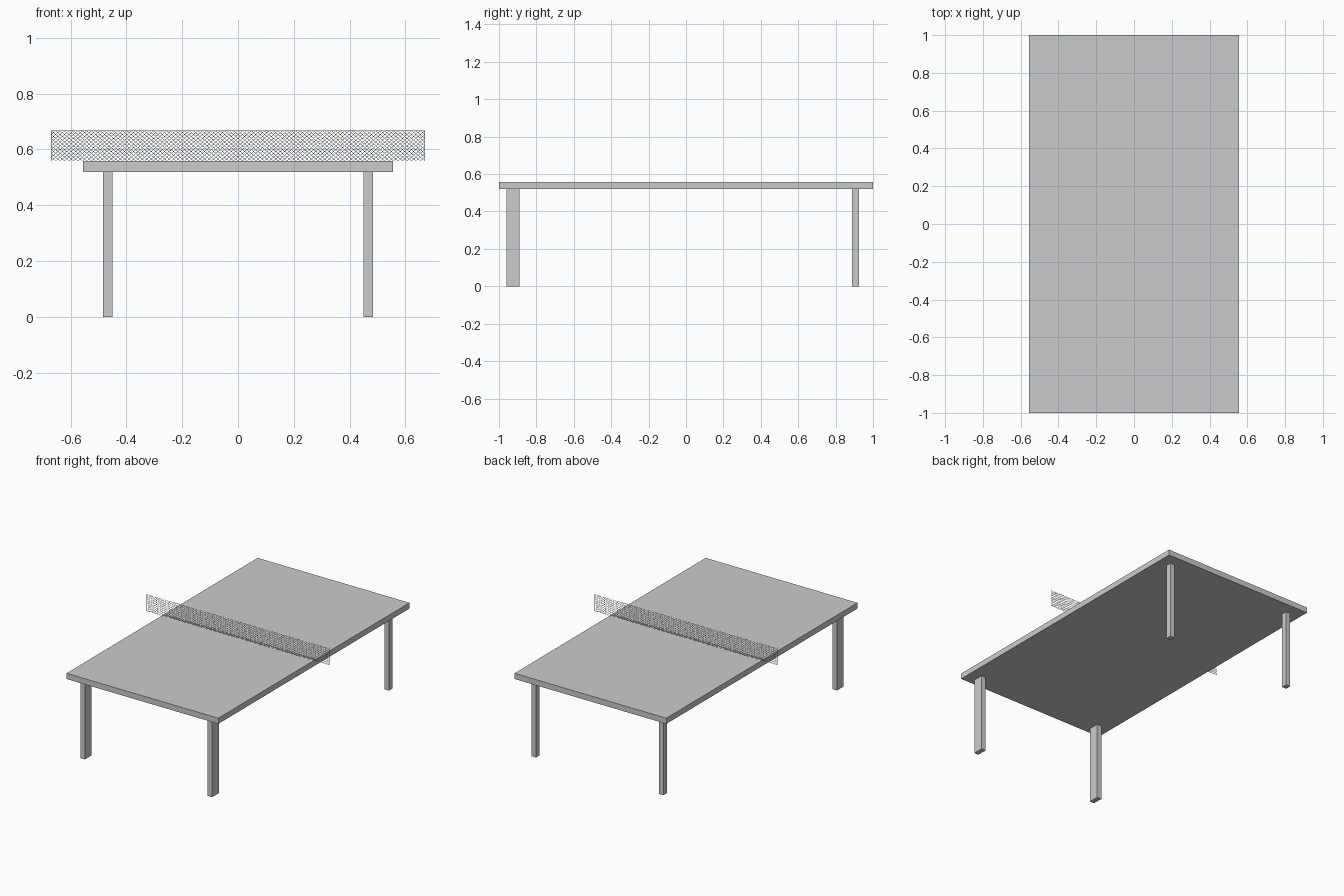
import bpy, bmesh
from mathutils import Matrix

if "Cube" in bpy.data.objects:
    bpy.data.objects.remove(bpy.data.objects["Cube"])


def add_object(name, bm):
    mesh = bpy.data.meshes.new(name)
    bm.to_mesh(mesh)
    bm.free()
    obj = bpy.data.objects.new(name, mesh)
    bpy.context.collection.objects.link(obj)
    return obj


def box(name, x, y, z):
    """Box from (min, max) ranges on each axis."""
    ranges = (x, y, z)
    bm = bmesh.new()
    size = [hi - lo for lo, hi in ranges]
    centre = [(hi + lo) / 2 for lo, hi in ranges]
    bmesh.ops.create_cube(bm, size=1, matrix=Matrix.Translation(centre) @ Matrix.Diagonal((*size, 1)))
    return add_object(name, bm)


TOP, UNDER = 0.558, 0.52

# Table top
box("table_top", (-0.556, 0.556), (-1, 1), (UNDER, TOP))

# Legs: the front pair is deeper than the back pair
for row, depth in (("front", (-0.96, -0.89)), ("back", (0.888, 0.926))):
    for side, x in (("left", (-0.483, -0.45)), ("right", (0.45, 0.483))):
        box(f"{row}_{side}_leg", x, depth, (0, UNDER))

# Net: diamond lattice standing across the middle and overhanging both sides
COLS, ROWS, WIDTH, HEIGHT = 84, 8, 1.338, 0.108
bm = bmesh.new()
upright = (Matrix.Translation((0, 0, TOP + 0.001 + HEIGHT / 2))
           @ Matrix.Rotation(1.5707963, 4, 'X')
           @ Matrix.Diagonal((WIDTH, HEIGHT, 1, 1)))
bmesh.ops.create_grid(bm, x_segments=COLS, y_segments=ROWS, size=0.5, matrix=upright)
square_edges = [e for e in bm.edges if not e.is_boundary]
bmesh.ops.poke(bm, faces=bm.faces[:])
bmesh.ops.dissolve_edges(bm, edges=square_edges, use_verts=False)
net = add_object("net", bm)
strands = net.modifiers.new("strands", 'WIREFRAME')
strands.thickness = 0.002
strands.use_boundary = True
strands.use_even_offset = False
